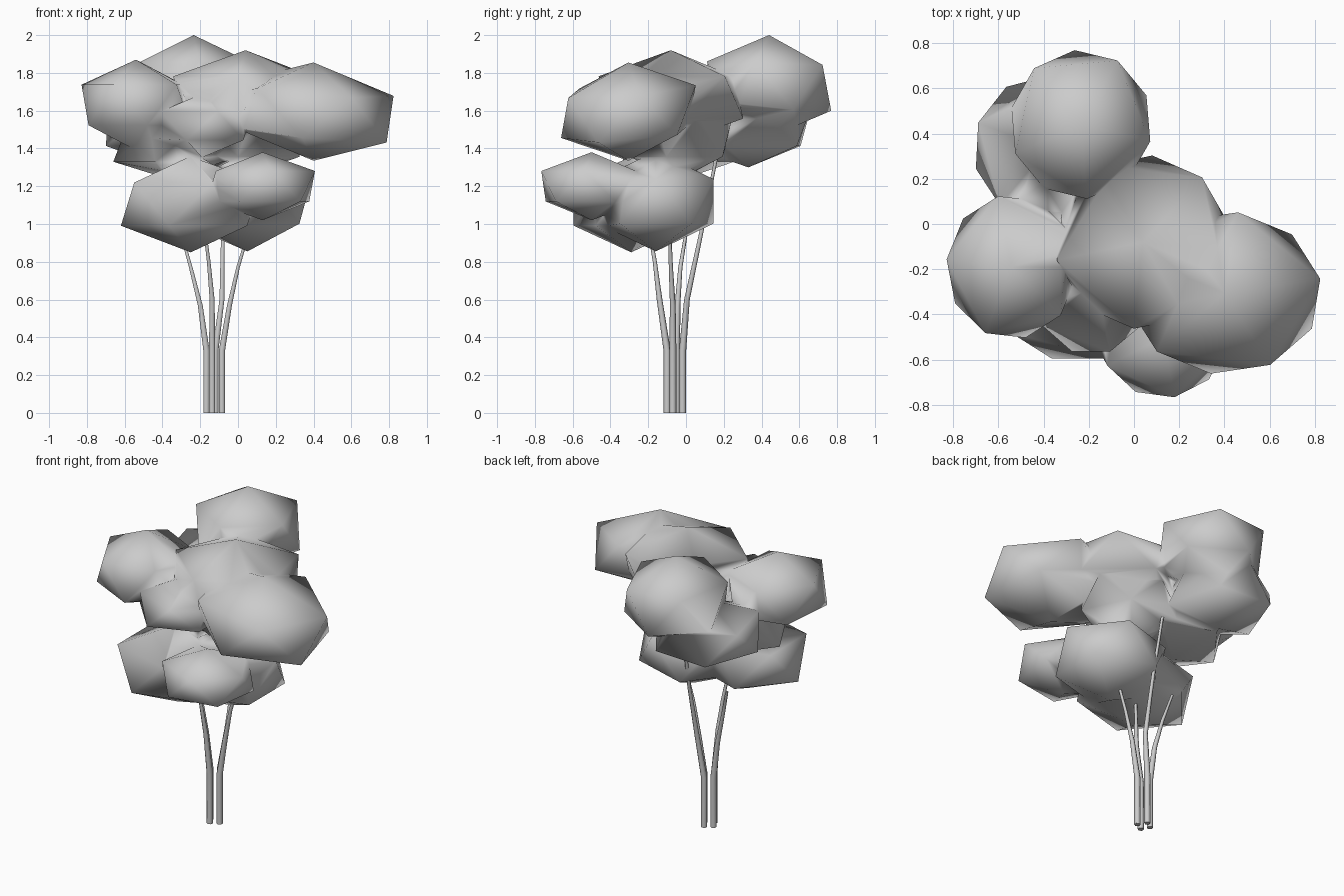
import bpy, bmesh
from math import radians
from mathutils import Matrix, Vector

if "Cube" in bpy.data.objects:
    bpy.data.objects.remove(bpy.data.objects["Cube"])

RING = 0.8944  # ring radius of a unit icosahedron


def link_mesh(name, bm):
    mesh = bpy.data.meshes.new(name)
    bm.to_mesh(mesh)
    bm.free()
    ob = bpy.data.objects.new(name, mesh)
    bpy.context.collection.objects.link(ob)
    return ob


def leaf_clump(name, centre, ring, half_height, yaw, lean=(0, 0)):
    """Squashed icosahedron; ring = x and y radius of its widest corners, lean = slope in x and y."""
    bm = bmesh.new()
    shear = Matrix.Identity(4)
    shear[2][0], shear[2][1] = lean
    m = (Matrix.Translation(centre) @ shear
         @ Matrix.Diagonal((ring[0] / RING, ring[1] / RING, half_height, 1))
         @ Matrix.Rotation(radians(yaw), 4, 'Z'))
    bmesh.ops.create_icosphere(bm, subdivisions=1, radius=1, matrix=m)
    for f in bm.faces:
        f.smooth = True
    return link_mesh(name, bm)


def stem(name, points, radii, sides=6):
    """Thin tapered stem: polygon rings joined along a path."""
    bm = bmesh.new()
    rings = []
    for p, r in zip(points, radii):
        circ = bmesh.ops.create_circle(bm, segments=sides, radius=r,
                                       matrix=Matrix.Translation(Vector(p)))
        rings.append(circ['verts'])
    for a, b in zip(rings, rings[1:]):
        for i in range(sides):
            j = (i + 1) % sides
            bm.faces.new((a[i], a[j], b[j], b[i])).smooth = True
    bm.faces.new(rings[0])
    bm.faces.new(rings[-1])
    bmesh.ops.recalc_face_normals(bm, faces=bm.faces)
    ob = link_mesh(name, bm)
    bpy.ops.object.select_all(action='DESELECT')
    ob.select_set(True)
    bpy.context.view_layer.objects.active = ob
    bpy.ops.object.shade_smooth_by_angle(angle=radians(65))


# Foliage clumps: upper canopy, middle layer, lower layer
clumps = [
    ("top_back", (-0.235, 0.44, 1.73), (0.315, 0.33), 0.27, 59, (0, -0.03)),
    ("top_centre", (0.04, -0.08, 1.67), (0.39, 0.385), 0.25, 48),
    ("top_left", (-0.54, -0.19, 1.63), (0.29, 0.32), 0.24, 30),
    ("top_right", (0.40, -0.305, 1.595), (0.43, 0.36), 0.26, 10, (-0.09, 0.08)),
    ("middle_front", (-0.19, -0.27, 1.52), (0.27, 0.31), 0.17, 0),
    ("middle_back", (-0.39, 0.33, 1.505), (0.32, 0.33), 0.205, 15),
    ("middle_left", (-0.34, -0.04, 1.41), (0.32, 0.31), 0.18, 0),
    ("core", (-0.01, -0.03, 1.45), (0.35, 0.27), 0.21, 20),
    ("lower_left", (-0.25, -0.29, 1.105), (0.37, 0.32), 0.255, 0),
    ("lower_right", (0.05, -0.16, 1.12), (0.34, 0.32), 0.265, 0),
    ("lower_front", (0.13, -0.50, 1.2), (0.28, 0.27), 0.18, -8),
]
parts = [leaf_clump(n + "_clump", *rest) for n, *rest in clumps]

# Fuse the clumps into one crown, so the shading flows over the seams
foliage = parts[0]
foliage.name = "foliage"
for p in parts[1:]:
    mod = foliage.modifiers.new("union", 'BOOLEAN')
    mod.operation, mod.solver, mod.object = 'UNION', 'EXACT', p
deps = bpy.context.evaluated_depsgraph_get()
bm = bmesh.new()
bm.from_mesh(bpy.data.meshes.new_from_object(foliage.evaluated_get(deps)))
foliage.modifiers.clear()
for p in parts[1:]:
    bpy.data.objects.remove(p)
bmesh.ops.triangulate(bm, faces=bm.faces)
bmesh.ops.remove_doubles(bm, verts=bm.verts, dist=0.025)
for f in bm.faces:
    f.smooth = True
bm.to_mesh(foliage.data)
bm.free()

# Four stems: base, two bends, tip inside the foliage
radii = (0.019, 0.019, 0.015, 0.011, 0.009)
stems = {
    "left_stem": [(-0.167, -0.05), (-0.2, -0.045, 0.57), (-0.25, -0.03, 0.77), (-0.30, 0.0, 0.95)],
    "front_stem": [(-0.137, -0.1), (-0.137, -0.14, 0.6), (-0.155, -0.165, 0.8), (-0.18, -0.2, 1.0)],
    "back_stem": [(-0.12, -0.018), (-0.085, 0.005, 0.6), (-0.08, 0.08, 0.95), (-0.09, 0.16, 1.35)],
    "right_stem": [(-0.085, -0.07), (-0.045, -0.07, 0.57), (0.0, -0.08, 0.77), (0.045, -0.085, 0.92)],
}
for name, (base, *rest) in stems.items():
    stem(name, [(*base, 0.0), (*base, 0.33)] + rest, radii)
